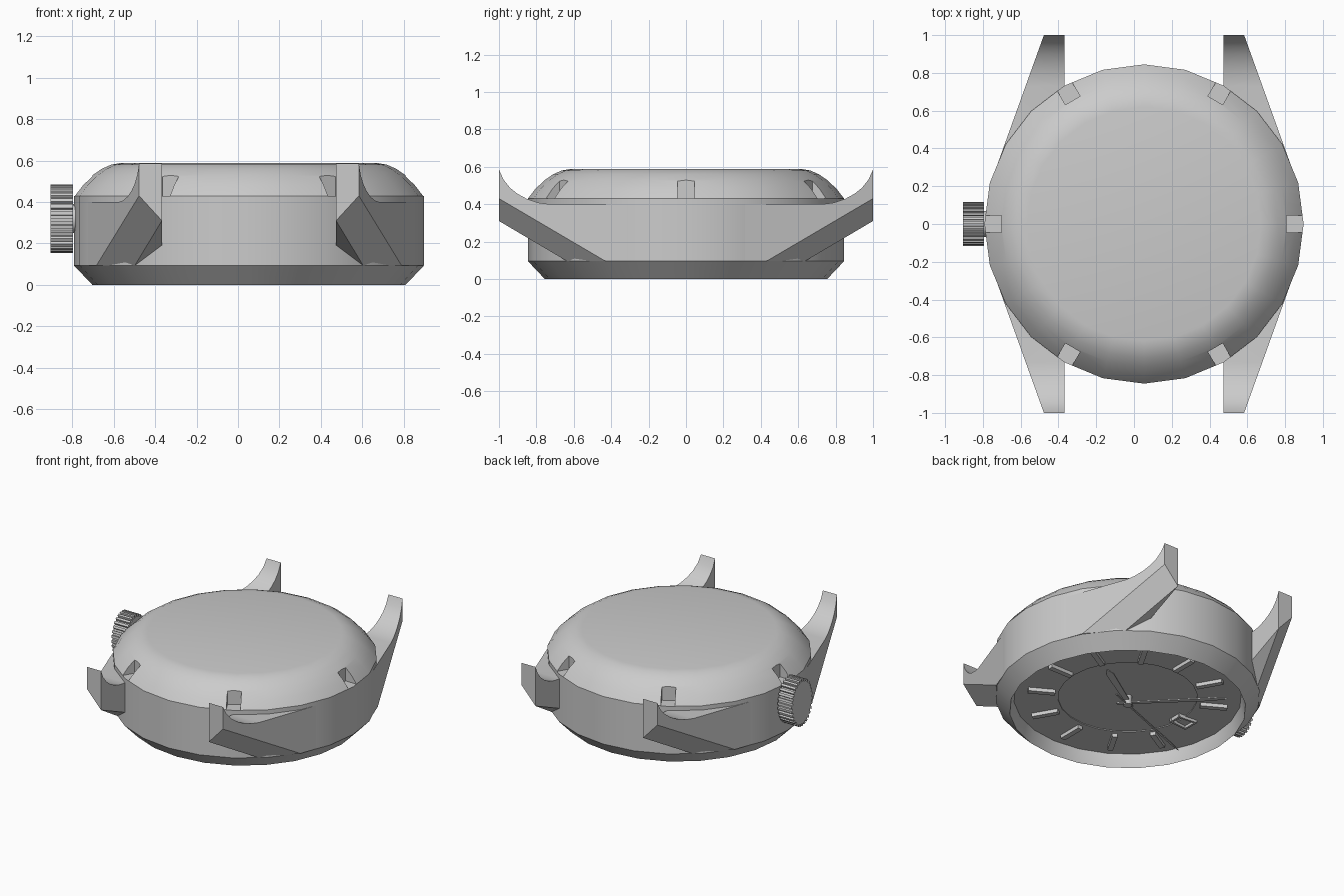
import bpy, bmesh
from math import sin, cos, pi, radians
from mathutils import Vector, Matrix

cube = bpy.data.objects.get("Cube")
if cube:
    bpy.data.objects.remove(cube, do_unlink=True)

CX = 0.053      # case axis
SIDES = 24
DIAL_Z = 0.088

grey = bpy.data.materials.new("plain grey")
grey.use_nodes = True
grey.diffuse_color = (0.6, 0.6, 0.6, 1)
grey.node_tree.nodes["Principled BSDF"].inputs["Base Color"].default_value = (0.6, 0.6, 0.6, 1)


def finish(name, bm, smooth=True, recalc=True):
    """Turn a bmesh into a named, shaded object."""
    if recalc:
        bmesh.ops.recalc_face_normals(bm, faces=bm.faces)
    mesh = bpy.data.meshes.new(name)
    bm.to_mesh(mesh)
    bm.free()
    mesh.materials.append(grey)
    ob = bpy.data.objects.new(name, mesh)
    bpy.context.scene.collection.objects.link(ob)
    if smooth:
        bpy.ops.object.select_all(action='DESELECT')
        ob.select_set(True)
        bpy.context.view_layer.objects.active = ob
        bpy.ops.object.shade_smooth_by_angle(angle=radians(30))
    return ob


def lathe_bm(profile):
    """Revolve (radius, z) points round the case axis."""
    bm = bmesh.new()
    vs = [bm.verts.new((r, 0, z)) for r, z in profile]
    es = [bm.edges.new(p) for p in zip(vs, vs[1:])]
    bmesh.ops.spin(bm, geom=vs + es, axis=(0, 0, 1), cent=(0, 0, 0),
                   angle=2 * pi, steps=SIDES)
    bmesh.ops.remove_doubles(bm, verts=bm.verts, dist=1e-5)
    bmesh.ops.translate(bm, verts=bm.verts, vec=(CX, 0, 0))
    return bm


def extrude(bm, points, vec):
    """Add a solid made by pushing a flat outline along vec."""
    face = bm.faces.new([bm.verts.new(p) for p in points])
    res = bmesh.ops.extrude_face_region(bm, geom=[face], use_keep_orig=True)
    top = [g for g in res["geom"] if isinstance(g, bmesh.types.BMVert)]
    bmesh.ops.translate(bm, verts=top, vec=vec)


def add_box(bm, r0, r1, width, z0, z1, angle):
    """Box lying along a radius of the case."""
    mat = (Matrix.Translation((CX, 0, 0)) @ Matrix.Rotation(angle, 4, 'Z')
           @ Matrix.Translation(((r0 + r1) / 2, 0, (z0 + z1) / 2))
           @ Matrix.Diagonal((r1 - r0, width, z1 - z0, 1)))
    bmesh.ops.create_cube(bm, size=1, matrix=mat)


# Case body and bezel
finish("case_middle", lathe_bm([(0, 0.43), (0.845, 0.43), (0.845, 0.095), (0.74, 0.095)]))
finish("bezel", lathe_bm([(0.845, 0.095), (0.755, 0), (0.728, DIAL_Z), (0.728, 0.095), (0.845, 0.095)]))

# Domed case back with six key slots
back = finish("case_back", lathe_bm([
    (0, 0.43), (0.845, 0.43), (0.805, 0.482), (0.755, 0.529), (0.71, 0.56),
    (0.665, 0.58), (0.62, 0.588), (0, 0.588)]))
bm = bmesh.new()
for i in range(6):
    add_box(bm, 0.755, 0.95, 0.09, 0.42, 0.7, i * pi / 3)
cutter = finish("slot_cutter", bm, smooth=False)
cutter.hide_render = True
mod = back.modifiers.new("slots", 'BOOLEAN')
mod.operation = 'DIFFERENCE'
mod.solver = 'EXACT'
mod.object = cutter
bpy.ops.object.select_all(action='DESELECT')
back.select_set(True)
bpy.context.view_layer.objects.active = back
bpy.ops.object.modifier_apply(modifier=mod.name)
bpy.data.objects.remove(cutter, do_unlink=True)

# Lugs: a curved side profile trimmed by three planes
tip_in, tip_out = Vector((0.42, 1, 0.31)), Vector((0.53, 1, 0.43))
foot_out, foot_in = Vector((0.735, 0.43, 0.095)), Vector((0.55, 0.636, 0.095))
heel = Vector((0.42, 0.73, 0.19))
side = [(1, 0.585), (0.975, 0.53), (0.94, 0.487), (0.9, 0.455), (0.85, 0.428),
        (0.79, 0.408), (0.73, 0.4), (0.3, 0.4), (0.3, 0.095), (1, 0.095)]


def plane_down(a, b, c):
    n = (b - a).cross(c - a).normalized()
    return a, (n if n.z < 0 else -n)


def lug(name, sx, sy):
    bm = bmesh.new()
    extrude(bm, [(0.42, y, z) for y, z in side], (0.43, 0, 0))
    cuts = [(tip_out, Vector((0.57, 0.205, 0)).normalized()),
            plane_down(tip_in, tip_out, foot_out),
            plane_down(tip_in, heel, foot_in)]
    for co, no in cuts:
        bmesh.ops.bisect_plane(bm, geom=bm.verts[:] + bm.edges[:] + bm.faces[:], dist=1e-5,
                               plane_co=co, plane_no=no, clear_outer=True)
        bmesh.ops.holes_fill(bm, edges=[e for e in bm.edges if e.is_boundary])
    bmesh.ops.scale(bm, verts=bm.verts, vec=(sx, sy, 1))
    bmesh.ops.translate(bm, verts=bm.verts, vec=(CX, 0, 0))
    finish(name, bm)


for sx, x_name in ((1, "left"), (-1, "right")):
    for sy, y_name in ((-1, "front"), (1, "back")):
        lug(f"lug_{y_name}_{x_name}", sx, sy)

# Crown: fluted oval knob and its stem
TEETH = 30
outline = []
for i in range(TEETH):
    for step, r in ((0, 1), (0.5, 1), (0.55, 0.9), (0.95, 0.9)):
        a = 2 * pi * (i + step) / TEETH
        outline.append((-0.905, 0.117 * r * cos(a), 0.32 + 0.165 * r * sin(a)))
bm = bmesh.new()
extrude(bm, outline, (0.11, 0, 0))
finish("crown", bm, smooth=False)
bm = bmesh.new()
bmesh.ops.create_cone(bm, cap_ends=True, segments=16, radius1=0.07, radius2=0.07, depth=0.1,
                      matrix=Matrix.Translation((-0.78, 0, 0.32)) @ Matrix.Rotation(pi / 2, 4, 'Y'))
finish("crown_stem", bm)

# Dial with a sunken centre, facing down
bm = lathe_bm([(0.735, DIAL_Z), (0.445, DIAL_Z), (0.445, 0.094), (0, 0.094)])
bmesh.ops.recalc_face_normals(bm, faces=bm.faces)
if sum(f.normal.z * f.calc_area() for f in bm.faces) > 0:
    bmesh.ops.reverse_faces(bm, faces=bm.faces)
finish("dial", bm, recalc=False)

# Hour markers, leaving out the one beside the crown
bm = bmesh.new()
for i in range(12):
    if i != 6:
        add_box(bm, 0.47, 0.645, 0.036, DIAL_Z - 0.025, DIAL_Z + 0.003, i * pi / 6)
finish("hour_markers", bm, smooth=False)

# Date frame made of four bars
bm = bmesh.new()
for y in (-0.045, 0.045):
    add_box(bm, 0.39, 0.53, 0.014, DIAL_Z - 0.018, 0.096, pi + y / 0.46)
for r in (0.39, 0.516):
    add_box(bm, r, r + 0.014, 0.1, DIAL_Z - 0.018, 0.096, pi)
finish("date_frame", bm, smooth=False)


# Hands: tapered bars turning round the pivot
def hand(name, length, tail, width, z, degrees):
    bm = bmesh.new()
    w = width / 2
    extrude(bm, [(-tail, -w * 0.6, 0), (length * 0.85, -w, 0), (length, 0, 0),
                 (length * 0.85, w, 0), (-tail, w * 0.6, 0)], (0, 0, 0.008))
    bm.transform(Matrix.Translation((CX, 0, z)) @ Matrix.Rotation(radians(degrees), 4, 'Z'))
    finish(name, bm, smooth=False)


hand("hour_hand", 0.43, 0.07, 0.05, 0.056, 32)
hand("minute_hand", 0.64, 0.07, 0.036, 0.044, 135)
hand("second_hand", 0.67, 0.15, 0.014, 0.032, 201)
bm = bmesh.new()
bmesh.ops.create_cone(bm, cap_ends=True, segments=16, radius1=0.028, radius2=0.028, depth=0.068,
                      matrix=Matrix.Translation((CX, 0, 0.062)))
finish("hand_pivot", bm)
